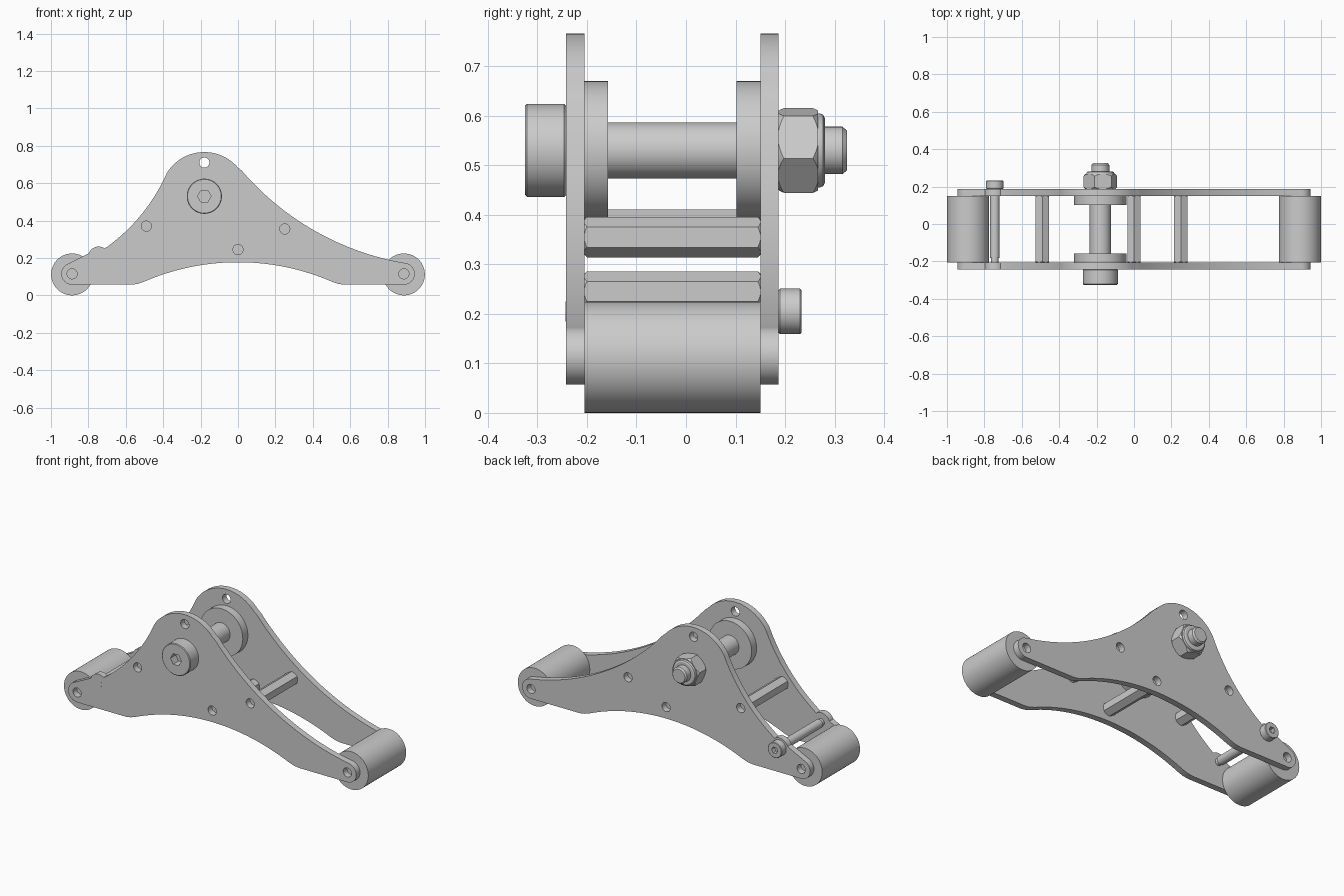
import bpy, bmesh, math
from mathutils import Vector

cube = bpy.data.objects.get("Cube")
if cube:
    bpy.data.objects.remove(cube, do_unlink=True)

grey = bpy.data.materials.new("machined_grey")
grey.use_nodes = True
colour = (0.6, 0.6, 0.6, 1)
grey.diffuse_color = colour
grey.node_tree.nodes["Principled BSDF"].inputs["Base Color"].default_value = colour

# Shared depths: outer and inner faces of the two side plates
FRONT_OUT, FRONT_IN, BACK_IN, BACK_OUT = -0.242, -0.205, 0.15, 0.187


def add_object(name, mesh):
    ob = bpy.data.objects.new(name, mesh)
    bpy.context.collection.objects.link(ob)
    mesh.materials.append(grey)
    return ob


def lathe(name, x, z, profile, sides=64, turn=0):
    """Closed solid turned around a y axis; profile is (radius, y) pairs."""
    bm = bmesh.new()
    rings = []
    for r, y in profile:
        angles = [math.radians(turn) + math.tau * i / sides for i in range(sides)]
        rings.append([bm.verts.new((x + r * math.cos(a), y, z + r * math.sin(a))) for a in angles])
    for a, b in zip(rings, rings[1:]):
        for i in range(sides):
            j = (i + 1) % sides
            bm.faces.new((a[i], a[j], b[j], b[i]))
    bm.faces.new(rings[0])
    bm.faces.new(rings[-1])
    bmesh.ops.recalc_face_normals(bm, faces=bm.faces)
    mesh = bpy.data.meshes.new(name)
    bm.to_mesh(mesh)
    bm.free()
    return add_object(name, mesh)


def cylinder(name, x, z, r, y0, y1, soft=0.0):
    """Cylinder with optionally chamfered rims."""
    if not soft:
        return lathe(name, x, z, [(r, y0), (r, y1)])
    return lathe(name, x, z, [(r - soft, y0), (r, y0 + soft), (r, y1 - soft), (r - soft, y1)])


def boolean(ob, cutter, operation):
    cutter.hide_render = True
    mod = ob.modifiers.new("cut", "BOOLEAN")
    mod.operation, mod.object, mod.solver = operation, cutter, "EXACT"
    bpy.context.view_layer.objects.active = ob
    bpy.ops.object.modifier_apply(modifier=mod.name)
    bpy.data.objects.remove(cutter, do_unlink=True)
    return ob


def hex_bar(name, x, z, r, y0, y1, turn):
    """Hexagonal bar whose corners are chamfered by a turned cone at both ends."""
    bar = lathe(name, x, z, [(r, y0), (r, y1)], 6, turn)
    flat, e = r * 0.88, 0.02
    cone = lathe("chamfer_cutter", x, z, [(flat - e, y0 - e), (flat + e, y0 + e),
                                          (flat + e, y1 - e), (flat - e, y1 + e)])
    return boolean(bar, cone, "INTERSECT")


def circle(cx, cz, r, a0=0, a1=360, n=32):
    steps = [math.radians(a0 + (a1 - a0) * i / n) for i in range(n + (a1 - a0 != 360))]
    return [(cx + r * math.cos(a), cz + r * math.sin(a)) for a in steps]


def arc_through(p, q, s, n=32):
    """Points of the circular arc from p through q to s."""
    p, q, s = Vector(p), Vector(q), Vector(s)
    a, b = q - p, s - p
    d = 2 * (a.x * b.y - a.y * b.x)
    c = p + Vector((b.y * a.dot(a) - a.y * b.dot(b), a.x * b.dot(b) - b.x * a.dot(a))) / d
    u, v = p - c, s - c
    sweep = math.atan2(u.x * v.y - u.y * v.x, u.dot(v))
    start = math.atan2(u.y, u.x)
    return circle(c.x, c.y, u.length, math.degrees(start), math.degrees(start + sweep), n)


# Main positions in the x-z plane
pivot = (-0.18, 0.53)
pin = (-0.745, 0.205)
spacers = [(-0.49, 0.37), (0.0, 0.245), (0.25, 0.355)]
ends = [(-0.887, 0.115), (0.887, 0.115)]

# Side plate outline, clockwise from the top lobe
outline = circle(*pivot, 0.236, 143, 41, 40)
outline += arc_through((0.02, 0.667), (0.385, 0.36), (0.897, 0.172), 40)
outline += circle(*ends[1], 0.058, 75, -90, 24)
outline += [(0.567, 0.057), (0.535, 0.062)]
outline += arc_through((0.50, 0.074), (0, 0.177), (-0.50, 0.074), 40)
outline += [(-0.535, 0.062), (-0.567, 0.057)]
outline += circle(*ends[0], 0.058, -90, -250, 24)
outline += circle(*pin, 0.056, 160, 55, 20)
outline += arc_through((-0.70, 0.259), (-0.578, 0.364), (-0.38, 0.655), 30)

holes = [circle(*p, 0.027) for p in spacers + ends + [(-0.18, 0.71)]]


def side_plate(name, y0, y1):
    curve = bpy.data.curves.new(name, "CURVE")
    curve.dimensions, curve.fill_mode = "2D", "BOTH"
    curve.extrude = (y1 - y0) / 2
    for loop in [outline] + holes:
        spline = curve.splines.new("POLY")
        spline.points.add(len(loop) - 1)
        for point, (x, z) in zip(spline.points, loop):
            point.co = (x, z, 0, 1)
        spline.use_cyclic_u = True
    source = bpy.data.objects.new(name + "_outline", curve)
    bpy.context.collection.objects.link(source)
    bpy.context.view_layer.update()
    mesh = bpy.data.meshes.new_from_object(
        source.evaluated_get(bpy.context.evaluated_depsgraph_get()))
    bpy.data.objects.remove(source, do_unlink=True)
    mesh.materials.clear()
    ob = add_object(name, mesh)
    ob.rotation_euler.x = math.pi / 2
    ob.location.y = (y0 + y1) / 2
    return ob


side_plate("front_plate", FRONT_OUT, FRONT_IN)
side_plate("back_plate", BACK_IN, BACK_OUT)

# End rollers
for side, (x, z) in zip(("right", "left"), ends):
    cylinder(side + "_roller", x, 0.112, 0.112, FRONT_IN, BACK_IN)

# Hexagonal spacers between the plates
for i, (x, z) in enumerate(spacers):
    hex_bar(f"spacer_{i + 1}", x, z, 0.041, FRONT_IN, BACK_IN, 30)

# Pivot bolt: shaft, bosses, socket head
cylinder("pivot_shaft", *pivot, 0.057, FRONT_OUT, BACK_OUT)
cylinder("front_boss", *pivot, 0.14, FRONT_IN, -0.158)
cylinder("back_boss", *pivot, 0.14, 0.102, BACK_IN)
head = cylinder("pivot_bolt_head", *pivot, 0.094, -0.325, FRONT_OUT, 0.004)
boolean(head, lathe("socket_cutter", *pivot, [(0.036, -0.4), (0.036, -0.275)], 6), "DIFFERENCE")

# Lock nut with rounded collar and the bolt tip
hex_bar("lock_nut", *pivot, 0.091, BACK_OUT, 0.267, 50)
lathe("nut_collar", *pivot, [(0.075, 0.25), (0.075, 0.27), (0.072, 0.277), (0.064, 0.281)])
lathe("bolt_tip", *pivot, [(0.048, 0.25), (0.048, 0.316), (0.04, 0.325)])

# Shoulder pin with socket head at the back
lathe("shoulder_pin", *pin, [(0.02, -0.243), (0.02, -0.183), (0.026, -0.183), (0.026, BACK_OUT)], 32)
pin_head = cylinder("shoulder_pin_head", *pin, 0.046, BACK_OUT, 0.233, 0.003)
boolean(pin_head, lathe("socket_cutter", *pin, [(0.02, 0.207), (0.02, 0.3)], 6), "DIFFERENCE")

# Smooth the round faces and keep the edges sharp
bpy.ops.object.select_all(action="DESELECT")
for ob in bpy.context.scene.objects:
    if ob.type == "MESH":
        ob.select_set(True)
        bpy.context.view_layer.objects.active = ob
bpy.ops.object.shade_smooth_by_angle(angle=math.radians(25))
